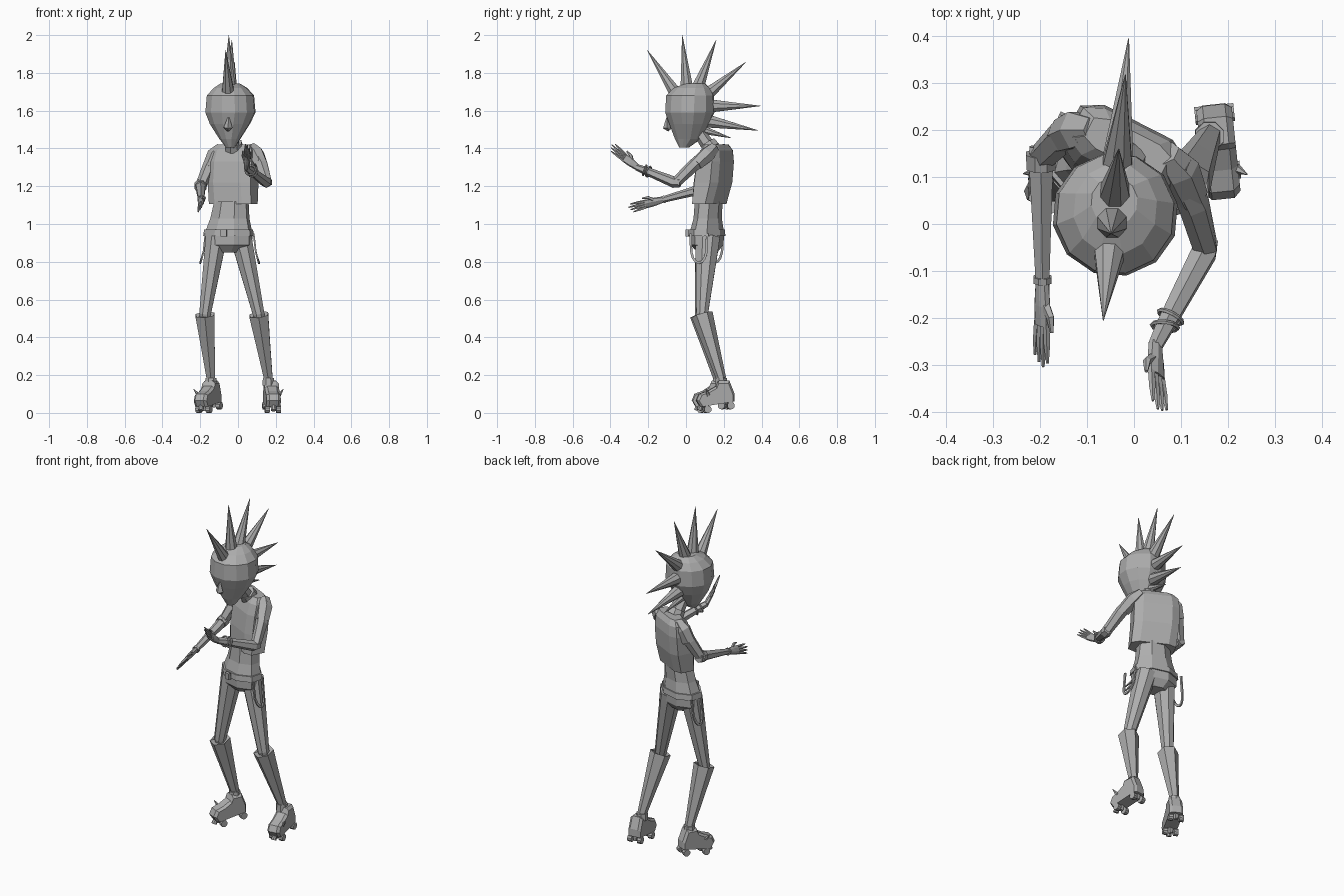
import bpy, math
from mathutils import Vector, Matrix

if "Cube" in bpy.data.objects:
    bpy.data.objects.remove(bpy.data.objects["Cube"])

grey = bpy.data.materials.new("plain_grey")
grey.use_nodes = True
grey.diffuse_color = (0.42, 0.42, 0.42, 1)
grey.node_tree.nodes["Principled BSDF"].inputs["Base Color"].default_value = (0.42, 0.42, 0.42, 1)


def boxy(c, power):
    return math.copysign(abs(c) ** power, c)


def loft(name, path, radii, n=6, side=(1, 0, 0), level=False, phase=0.5, hollow=False, power=1):
    """Skin rings along a path; each radius is a number or a (side, depth) pair."""
    path = [Vector(p) for p in path]
    verts, faces = [], []
    for i, p in enumerate(path):
        t = Vector((0, 0, 1)) if level else (path[min(i + 1, len(path) - 1)] - path[max(i - 1, 0)]).normalized()
        u = Vector(side)
        u = (u - t * u.dot(t)).normalized()
        v = t.cross(u)
        r = radii[i] if isinstance(radii[i], tuple) else (radii[i], radii[i])
        for k in range(n):
            a = math.tau * (k + phase) / n
            verts.append(p + u * r[0] * boxy(math.cos(a), power) + v * r[1] * boxy(math.sin(a), power))
    for i in range(len(path) - 1):
        for k in range(n):
            a, b = i * n + k, i * n + (k + 1) % n
            faces.append((a, b, b + n, a + n))
    faces.append(tuple(reversed(range(n))))
    if not hollow:
        faces.append(tuple(range(len(verts) - n, len(verts))))
    return make(name, verts, faces)


def make(name, verts, faces):
    mesh = bpy.data.meshes.new(name)
    mesh.from_pydata(verts, [], faces)
    mesh.materials.append(grey)
    mesh.update()
    ob = bpy.data.objects.new(name, mesh)
    bpy.context.collection.objects.link(ob)
    return ob


def ring(name, centre, axis, major, minor):
    q = Vector(axis).to_track_quat("Z", "Y")
    bpy.ops.mesh.primitive_torus_add(major_segments=12, minor_segments=5, major_radius=major,
                                     minor_radius=minor, location=centre, rotation=q.to_euler())
    ob = bpy.context.object
    ob.name = name
    ob.data.materials.append(grey)


def turned(deg):
    a = math.radians(deg)
    return (math.cos(a), math.sin(a), 0)


# Head, neck and nose
loft("head",
     [(-.04, -.01, 1.405), (-.043, .01, 1.45), (-.043, .018, 1.53), (-.04, .02, 1.59),
      (-.04, .022, 1.68), (-.04, .032, 1.72), (-.042, .048, 1.745)],
     [(.024, .026), (.056, .07), (.108, .108), (.135, .132), (.127, .129), (.09, .098), (.05, .052)],
     n=12, side=turned(-5), level=True)
loft("neck", [(-.02, .14, 1.38), (-.035, .06, 1.5)], [.038, .032])
loft("nose", [(-.05, -.1, 1.565), (-.053, -.1, 1.51), (-.053, -.088, 1.495)],
     [.004, (.024, .022), (.01, .008)], n=4, phase=0)

# Fan of hair spikes; every entry is base y, z and tip y, z
spikes = [(-.05, 1.685, -.205, 1.92), (.005, 1.715, -.02, 2.0), (.06, 1.715, .16, 1.975),
          (.11, 1.685, .318, 1.858), (.13, 1.625, .395, 1.625), (.115, 1.545, .382, 1.495),
          (.085, 1.5, .24, 1.455)]
for i, (by, bz, ty, tz) in enumerate(spikes):
    loft("hair_spike_%d" % (i + 1), [(-.047 + .09 * by, by, bz), (-.047 + .09 * ty, ty, tz)],
         [.037 if i < 6 else .025, .001], n=8)

# Vest, waist and belt, turned toward the right
loft("vest",
     [(-.025, .123, 1.105), (-.026, .143, 1.22), (-.022, .155, 1.33), (-.018, .162, 1.39), (-.014, .165, 1.42)],
     [(.13, .063), (.132, .076), (.132, .072), (.124, .058), (.095, .036)],
     n=8, side=turned(-27), level=True, power=.5)
loft("waist", [(-.035, .12, 1.12), (-.043, .115, 1.03), (-.05, .11, .95), (-.05, .11, .89), (-.05, .115, .85)],
     [(.094, .072), (.108, .072), (.132, .088), (.13, .085), (.07, .05)],
     n=8, side=turned(-15), level=True)
loft("belt", [(-.05, .11, .937), (-.05, .11, .97)], [(.14, .095), (.135, .092)],
     n=8, side=turned(-15), level=True)
loft("collar", [(-.02, .135, 1.4), (-.024, .115, 1.43)], [.05, .045], n=8)
loft("buckle", [(-.075, .01, .935), (-.075, .01, .972)], [(.022, .012)] * 2, n=4,
     side=turned(-15), level=True)


def hand(name, wrist, knuckle, tip, across):
    """Flat palm, four spread fingers and a thumb on the across side."""
    wrist, knuckle, tip = Vector(wrist), Vector(knuckle), Vector(tip)
    along = (tip - wrist).normalized()
    across = Vector(across)
    across = (across - along * across.dot(along)).normalized()
    mid = wrist.lerp(knuckle, .55)
    loft(name + "_palm", [wrist, mid, knuckle], [(.017, .014), (.025, .014), (.026, .011)],
         n=8, side=across)
    for k in range(4):
        s = (k - 1.5) / 1.5
        base = knuckle + across * s * .018 - along * .006
        end = tip + across * s * .026 - along * .018 * abs(s - .2)
        loft("%s_finger_%d" % (name, k + 1), [base, base.lerp(end, .55), end], [.008, .007, .003],
             n=5, side=across)
    start = mid + across * .015
    loft(name + "_thumb", [start, start + across * .02 + along * .02, start + across * .026 + along * .052],
         [.011, .009, .004], n=5, side=along.cross(across))


# Right arm, held forward at waist height
loft("right_upper_arm", [(-.105, .2, 1.385), (-.155, .185, 1.3), (-.195, .145, 1.205)],
     [.036, .035, .03], side=(0, 1, 0))
loft("right_shoulder", [(-.085, .2, 1.405), (-.12, .2, 1.365), (-.15, .188, 1.3)],
     [.03, .045, .039], side=(0, 1, 0))
loft("right_forearm", [(-.198, .165, 1.2), (-.198, .12, 1.195), (-.195, -.12, 1.13)], [.028, .029, .017])
loft("right_elbow_cuff", [(-.198, .15, 1.205), (-.198, .118, 1.195)], [.035, .033], n=8)
loft("right_wrist_cuff", [(-.195, -.112, 1.132), (-.195, -.125, 1.128)], [.021, .021], n=8)
hand("right_hand", (-.195, -.12, 1.13), (-.196, -.215, 1.105), (-.198, -.305, 1.08), (.5, 0, .85))

# Left arm, raised in front of the chest
loft("left_upper_arm", [(.09, .13, 1.385), (.128, .04, 1.31), (.153, -.052, 1.222)],
     [.036, .034, .028], side=(0, 1, .5))
loft("left_shoulder", [(.07, .15, 1.405), (.098, .115, 1.37), (.122, .055, 1.318)],
     [.03, .043, .037], side=(0, 1, .5))
loft("left_forearm", [(.158, -.03, 1.22), (.15, -.06, 1.22), (.065, -.22, 1.285), (.045, -.26, 1.3)],
     [.025, .03, .021, .017])
for k in range(2):
    ring("left_bracelet_%d" % (k + 1), (.078 - .012 * k, -.198 - .02 * k, 1.277 + .008 * k),
         (-.45 + .35 * k, -.85, .3), .028, .005)
hand("left_hand", (.045, -.255, 1.298), (.048, -.325, 1.35), (.056, -.4, 1.415), (-.55, .5, .6))


def skate(name, x, y, deg, out):
    """Chunky shoe on a plate with four wheels, heel a little raised."""
    frame = Matrix.Translation((x, y, .038)) @ Matrix.Rotation(math.radians(deg), 4, "Z") \
        @ Matrix.Rotation(math.radians(9), 4, "X")
    outline = [(-.095, .01), (-.11, .045), (-.09, .075), (-.045, .083), (0, .1), (.015, .125),
               (.07, .117), (.085, .05), (.08, .01)]
    n = len(outline)
    lanes = [(-.038, .93), (-.024, 1.05), (.024, 1.05), (.038, .93)]
    verts = [frame @ Vector((w, p * f, q * f)) for w, f in lanes for p, q in outline]
    faces = [(j * n + k, j * n + (k + 1) % n, (j + 1) * n + (k + 1) % n, (j + 1) * n + k)
             for j in range(3) for k in range(n)]
    faces += [tuple(reversed(range(n))), tuple(range(3 * n, 4 * n))]
    make(name + "_shoe", verts, faces)
    for py in (-.065, .06):
        loft(name + "_truck", [frame @ Vector((0, py, .018)), frame @ Vector((0, py, -.018))],
             [.02, .01], n=4)
        for px in (-.03, .03):
            loft(name + "_wheel", [frame @ Vector((px + d, py, -.009)) for d in (-.012, .012)],
                 [.02, .02], n=10, side=(0, 1, 0))
    loft(name + "_toe_stop", [frame @ Vector((0, -.09, .02)), frame @ Vector((0, -.106, -.008))],
         [.012, .016], n=8)
    loft(name + "_spur", [frame @ Vector((out * .033, -.05, .065)), frame @ Vector((out * .056, -.06, .1))],
         [.012, .001], n=5)


# Legs, tall open boots and skates
legs = {"right": ((-.115, .115, .93), (-.175, .078, .52), (-.143, .172, .18), (-.153, .15, -26), -1),
        "left": ((.015, .115, .93), (.11, .085, .52), (.161, .187, .18), (.178, .174, 6), 1)}
for name, (hip, knee, ankle, foot, out) in legs.items():
    hip, knee, ankle = Vector(hip), Vector(knee), Vector(ankle)
    loft(name + "_thigh", [hip, hip.lerp(knee, .18), knee, knee.lerp(ankle, .1)],
         [(.062, .07), (.056, .064), .033, .03], n=8)
    loft(name + "_boot", [ankle, knee.lerp(ankle, .45), knee, knee.lerp(ankle, .06)],
         [.026, .043, .058, .046], n=6, hollow=True)
    loft(name + "_ankle_cuff", [ankle + Vector((0, 0, -.035)), ankle + Vector((0, 0, .004))],
         [.034, .032], n=8)
    skate(name + "_skate", *foot, out)

# Straps hanging in loops from the belt
for name, x, y, out in (("right", -.172, .15, -1), ("left", .083, .068, 1)):
    path = []
    for k in range(9):
        a = math.pi * k / 8
        path.append((x + out * .028 * math.sin(a), y - .044 * math.cos(a), .95 - .155 * math.sin(a) ** .5))
    loft(name + "_strap", path, [(.006, .009)] * 9, n=4)
